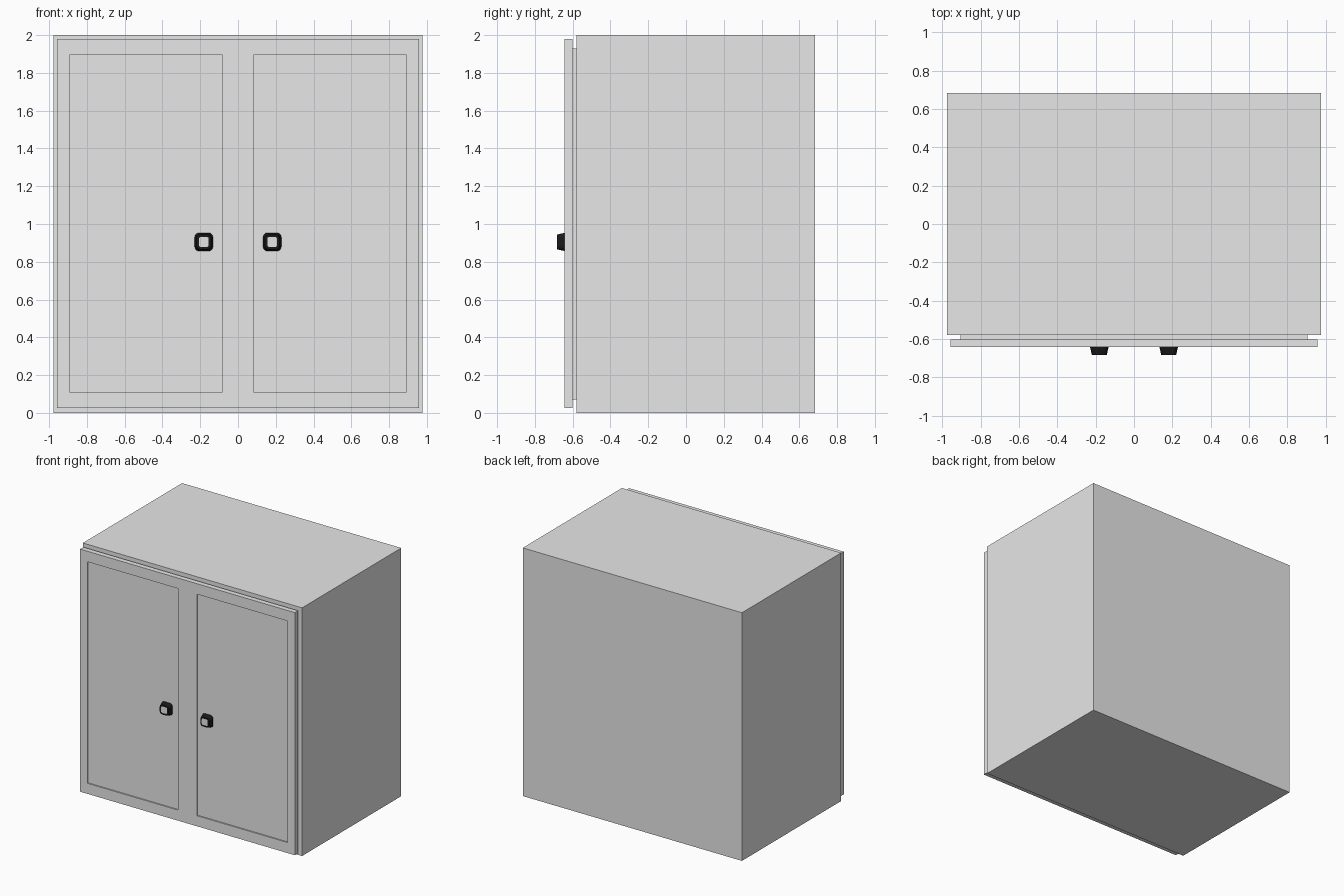
import bpy, bmesh

cube = bpy.data.objects.get("Cube")
if cube:
    bpy.data.objects.remove(cube, do_unlink=True)


def material(name, rgb):
    m = bpy.data.materials.new(name)
    m.use_nodes = True
    m.diffuse_color = (*rgb, 1)
    m.node_tree.nodes["Principled BSDF"].inputs["Base Color"].default_value = (*rgb, 1)
    return m


grey = material("light grey paint", (0.8, 0.8, 0.8))
black = material("black knob", (0.01, 0.01, 0.01))


def finish(bm, name, *mats):
    bmesh.ops.recalc_face_normals(bm, faces=bm.faces)
    me = bpy.data.meshes.new(name)
    bm.to_mesh(me)
    bm.free()
    for m in mats:
        me.materials.append(m)
    ob = bpy.data.objects.new(name, me)
    bpy.context.collection.objects.link(ob)
    return ob


def box(name, lo, hi, mat):
    bm = bmesh.new()
    bmesh.ops.create_cube(bm, size=1)
    for v in bm.verts:
        v.co = [(a + b) / 2 + c * (b - a) for a, b, c in zip(lo, hi, v.co)]
    return finish(bm, name, mat)


# Carcass and the recessed strip behind the doors
box("cabinet_body", (-0.977, -0.58, 0), (0.977, 0.683, 2), grey)
box("door_backing", (-0.905, -0.602, 0.07), (0.905, -0.58, 1.93), grey)

# Door front: grid of faces whose panel cells are pushed inward
xs = (-0.957, -0.892, -0.083, 0.083, 0.892, 0.957)
zs = (0.025, 0.11, 1.895, 1.98)
FRONT, BACK, RECESS = -0.643, -0.602, 0.01
bm = bmesh.new()
grid = [[bm.verts.new((x, FRONT, z)) for z in zs] for x in xs]
panels = []
for i in range(len(xs) - 1):
    for j in range(len(zs) - 1):
        f = bm.faces.new((grid[i][j], grid[i + 1][j], grid[i + 1][j + 1], grid[i][j + 1]))
        if i in (1, 3) and j == 1:
            panels.append(f)
rim = [e for e in bm.edges if e.is_boundary]
ret = bmesh.ops.extrude_edge_only(bm, edges=rim)
for v in ret["geom"]:
    if isinstance(v, bmesh.types.BMVert):
        v.co.y = BACK
bmesh.ops.holes_fill(bm, edges=[e for e in bm.edges if e.is_boundary], sides=0)
for f in panels:
    r = bmesh.ops.extrude_discrete_faces(bm, faces=[f])
    for v in r["faces"][0].verts:
        v.co.y += RECESS
finish(bm, "cabinet_doors", grey)


# Knobs: tapered rounded squares with a pale centre face
def knob(name, x):
    bm = bmesh.new()
    bmesh.ops.create_cube(bm, size=1)
    for v in bm.verts:
        s = 0.096 if v.co.y > 0 else 0.078
        v.co = (x + v.co.x * s, -0.643 if v.co.y > 0 else -0.683, 0.905 + v.co.z * s)
    sides = [e for e in bm.edges if abs(e.verts[0].co.y - e.verts[1].co.y) > 0.01]
    bmesh.ops.bevel(bm, geom=sides, offset=0.022, segments=4, profile=0.5, affect="EDGES")
    front = min(bm.faces, key=lambda f: f.calc_center_median().y)
    bmesh.ops.inset_region(bm, faces=[front], thickness=0.013)
    front.material_index = 1
    return finish(bm, name, black, grey)


for side, x in (("left", 0.181), ("right", -0.181)):
    knob(side + "_knob", x)
